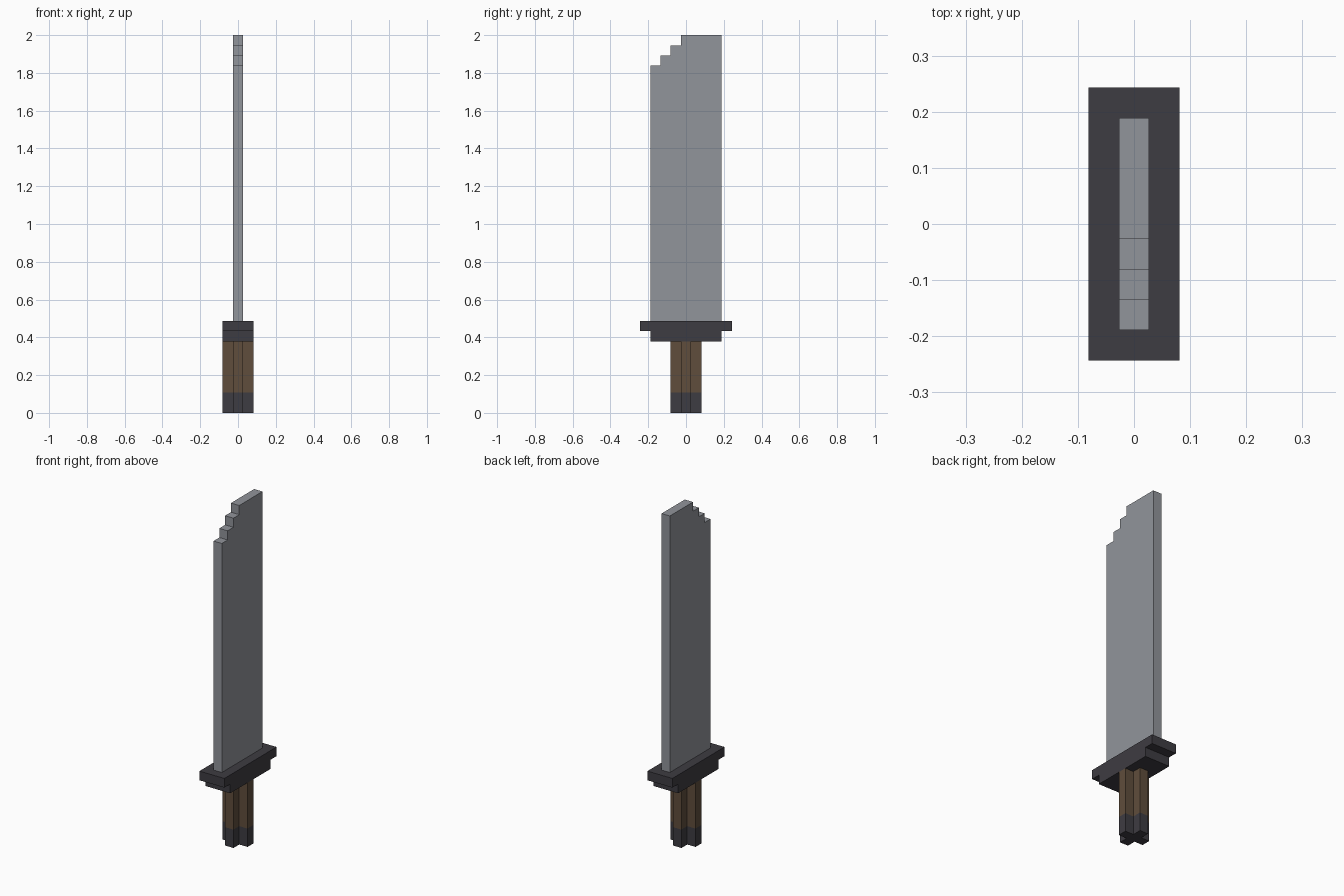
import bpy, bmesh
from mathutils import Vector

cube = bpy.data.objects.get("Cube")
if cube:
    bpy.data.objects.remove(cube, do_unlink=True)

U = 2 / 37  # one block of the stepped design


def material(name, rgb):
    m = bpy.data.materials.new(name)
    m.use_nodes = True
    m.diffuse_color = (*rgb, 1)
    m.node_tree.nodes["Principled BSDF"].inputs["Base Color"].default_value = (*rgb, 1)
    return m


steel = material("steel grey", (0.285, 0.298, 0.328))
dark = material("dark iron", (0.048, 0.045, 0.054))
wood = material("brown grip", (0.115, 0.075, 0.045))


def prism(name, points, direction, mat):
    """Extrude a flat outline, given in blocks, along a direction."""
    mesh = bpy.data.meshes.new(name)
    bm = bmesh.new()
    face = bm.faces.new([bm.verts.new(Vector(p) * U) for p in points])
    ext = bmesh.ops.extrude_face_region(bm, geom=[face])
    verts = [g for g in ext["geom"] if isinstance(g, bmesh.types.BMVert)]
    bmesh.ops.translate(bm, verts=verts, vec=Vector(direction) * U)
    bmesh.ops.recalc_face_normals(bm, faces=bm.faces)
    bm.to_mesh(mesh)
    bm.free()
    mesh.materials.append(mat)
    obj = bpy.data.objects.new(name, mesh)
    bpy.context.collection.objects.link(obj)
    return obj


# Handle: plus-shaped section, iron pommel below a wooden grip
a, b = 0.5, 1.5
plus = [(-a, -b), (a, -b), (a, -a), (b, -a), (b, a), (a, a),
        (a, b), (-a, b), (-a, a), (-b, a), (-b, -a), (-a, -a)]
for name, z, height, mat in (("pommel", 0, 2, dark), ("grip", 2, 5, wood)):
    prism(name, [(x, y, z) for x, y in plus], (0, 0, height), mat)

# Guard: T-shaped side outline, wider on top
guard = [(-3.5, 7), (3.5, 7), (3.5, 8), (4.5, 8),
         (4.5, 9), (-4.5, 9), (-4.5, 8), (-3.5, 8)]
prism("guard", [(-1.5, y, z) for y, z in guard], (3, 0, 0), dark)

# Blade: flat slab whose front edge climbs to the tip in steps
blade = [(-3.5, 9), (3.5, 9), (3.5, 37)]
for i in range(3):
    blade += [(-0.5 - i, 37 - i), (-0.5 - i, 36 - i)]
blade.append((-3.5, 34))
prism("blade", [(-0.5, y, z) for y, z in blade], (1, 0, 0), steel)
